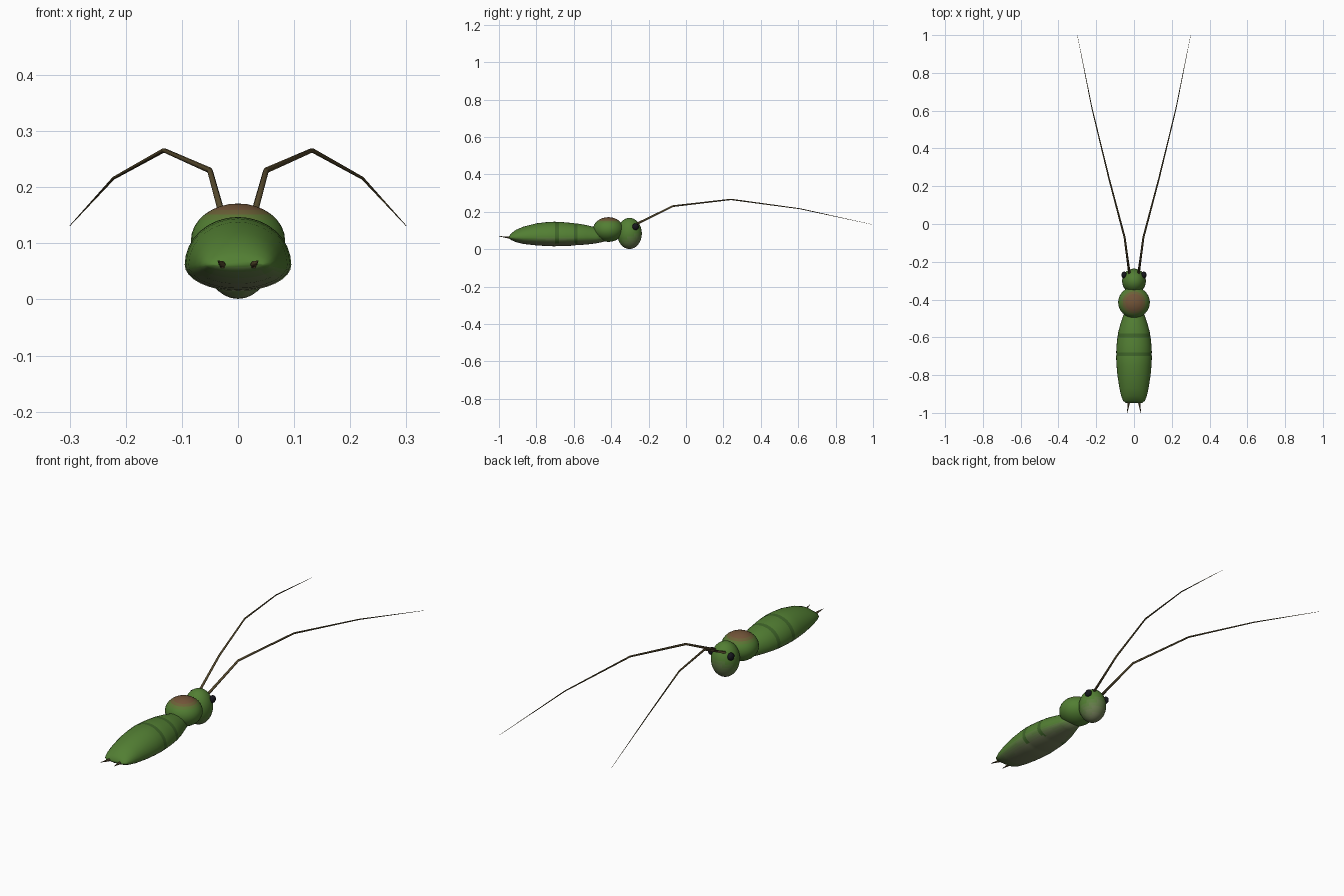
import bpy, bmesh, math
from mathutils import Vector, Matrix

if "Cube" in bpy.data.objects:
    bpy.data.objects.remove(bpy.data.objects["Cube"])


def material(name, rgb):
    m = bpy.data.materials.new(name)
    m.diffuse_color = (*rgb, 1)
    m.use_nodes = True
    m.node_tree.nodes["Principled BSDF"].inputs["Base Color"].default_value = m.diffuse_color
    return m


def blend(name, a, b, steps):
    return [material(f"{name}_{i}", [p + (q - p) * i / (steps - 1) for p, q in zip(a, b)])
            for i in range(steps)]


GREEN = (0.085, 0.21, 0.033)
BELLY = blend("green_to_belly", GREEN, (0.17, 0.20, 0.10), 5)
SADDLE = blend("green_to_brown", GREEN, (0.17, 0.09, 0.04), 5)
GROOVE = material("groove_green", (0.05, 0.13, 0.022))
BROWN = material("feeler_brown", (0.09, 0.065, 0.025))
BLACK = material("eye_black", (0.008, 0.008, 0.012))


def finish(name, bm, mats, pick=None):
    """Turn a bmesh into a smooth object; pick(face centre) returns a material index."""
    bmesh.ops.recalc_face_normals(bm, faces=bm.faces)
    for f in bm.faces:
        f.smooth = True
        if pick:
            f.material_index = max(0, min(len(mats) - 1, int(pick(f.calc_center_median()))))
    me = bpy.data.meshes.new(name)
    bm.to_mesh(me)
    bm.free()
    for m in mats:
        me.materials.append(m)
    ob = bpy.data.objects.new(name, me)
    bpy.context.collection.objects.link(ob)
    return ob


def loft(bm, rings):
    """Skin a list of point rings and cap both ends."""
    loops = [[bm.verts.new(p) for p in r] for r in rings]
    n = len(loops[0])
    for a, b in zip(loops, loops[1:]):
        for i in range(n):
            bm.faces.new((a[i], a[(i + 1) % n], b[(i + 1) % n], b[i]))
    bm.faces.new(loops[0])
    bm.faces.new(loops[-1])


def ellipsoid(name, centre, radii, mats, pick=None, seg=32):
    bm = bmesh.new()
    bmesh.ops.create_uvsphere(bm, u_segments=seg, v_segments=seg // 2, radius=1,
                              matrix=Matrix.Translation(centre) @ Matrix.Diagonal((*radii, 1)))
    return finish(name, bm, mats, pick)


def tapered_tube(name, path, radii, mat, sides=6):
    bm = bmesh.new()
    pts = [Vector(p) for p in path]
    rings = []
    for i, (p, r) in enumerate(zip(pts, radii)):
        d = (pts[min(i + 1, len(pts) - 1)] - pts[max(i - 1, 0)]).normalized()
        u = d.cross(Vector((0, 0, 1))).normalized()
        v = u.cross(d)
        rings.append([p + r * (u * math.cos(t) + v * math.sin(t))
                      for t in (2 * math.pi * k / sides for k in range(sides))])
    loft(bm, rings)
    return finish(name, bm, [mat])


# Abdomen: domed above, shallower below, wedge at the tail (y, half width, up, down)
MID = 0.062
stations = [(-0.947, 0.045, 0.006, 0.004), (-0.935, 0.058, 0.022, 0.013),
            (-0.91, 0.068, 0.041, 0.024), (-0.87, 0.077, 0.058, 0.034),
            (-0.80, 0.088, 0.076, 0.042), (-0.75, 0.0925, 0.082, 0.045),
            (-0.70, 0.095, 0.085, 0.047), (-0.69, 0.093, 0.083, 0.045),
            (-0.68, 0.0945, 0.084, 0.046), (-0.64, 0.092, 0.081, 0.045),
            (-0.60, 0.088, 0.077, 0.043), (-0.59, 0.086, 0.075, 0.041),
            (-0.58, 0.0855, 0.075, 0.041), (-0.53, 0.072, 0.066, 0.037),
            (-0.48, 0.055, 0.054, 0.031), (-0.43, 0.038, 0.036, 0.02)]
SIDES = 32
bm = bmesh.new()
loft(bm, [[(w * math.cos(t), y, MID + (up if math.sin(t) > 0 else dn) * math.sin(t))
           for t in (2 * math.pi * k / SIDES for k in range(SIDES))]
          for y, w, up, dn in stations])


def abdomen_paint(c):
    if any(abs(c.y - g) < 0.011 and c.z > 0.03 for g in (-0.69, -0.59)):
        return 5
    return min(4, (MID + 0.005 - c.z) / 0.009)


finish("abdomen", bm, BELLY + [GROOVE], abdomen_paint)

# Thorax with a brown patch on its back
ellipsoid("thorax", (0, -0.415, 0.105), (0.084, 0.082, 0.066), SADDLE,
          lambda c: (c.z - 0.135) / 0.006)

# Head, paler at the lower face
ellipsoid("head", (0, -0.302, 0.084), (0.063, 0.066, 0.083), BELLY,
          lambda c: (0.085 - c.z + 0.5 * (c.y + 0.302)) / 0.02)

for side, sx in (("right", 1), ("left", -1)):
    # Eyes
    ellipsoid(f"eye_{side}", (sx * 0.052, -0.27, 0.12), (0.014, 0.018, 0.018), [BLACK], seg=16)
    # Long thin feelers
    tapered_tube(f"feeler_{side}",
                 [(sx * 0.023, -0.27, 0.132), (sx * 0.05, -0.07, 0.23), (sx * 0.132, 0.24, 0.266),
                  (sx * 0.222, 0.61, 0.216), (sx * 0.30, 1.0, 0.131)],
                 [0.0065, 0.0052, 0.004, 0.0026, 0.0006], BROWN)
    # Short tail spikes
    tapered_tube(f"tail_spike_{side}",
                 [(sx * 0.025, -0.925, 0.060), (sx * 0.030, -0.96, 0.064), (sx * 0.036, -1.0, 0.069)],
                 [0.008, 0.005, 0.0006], BROWN)
